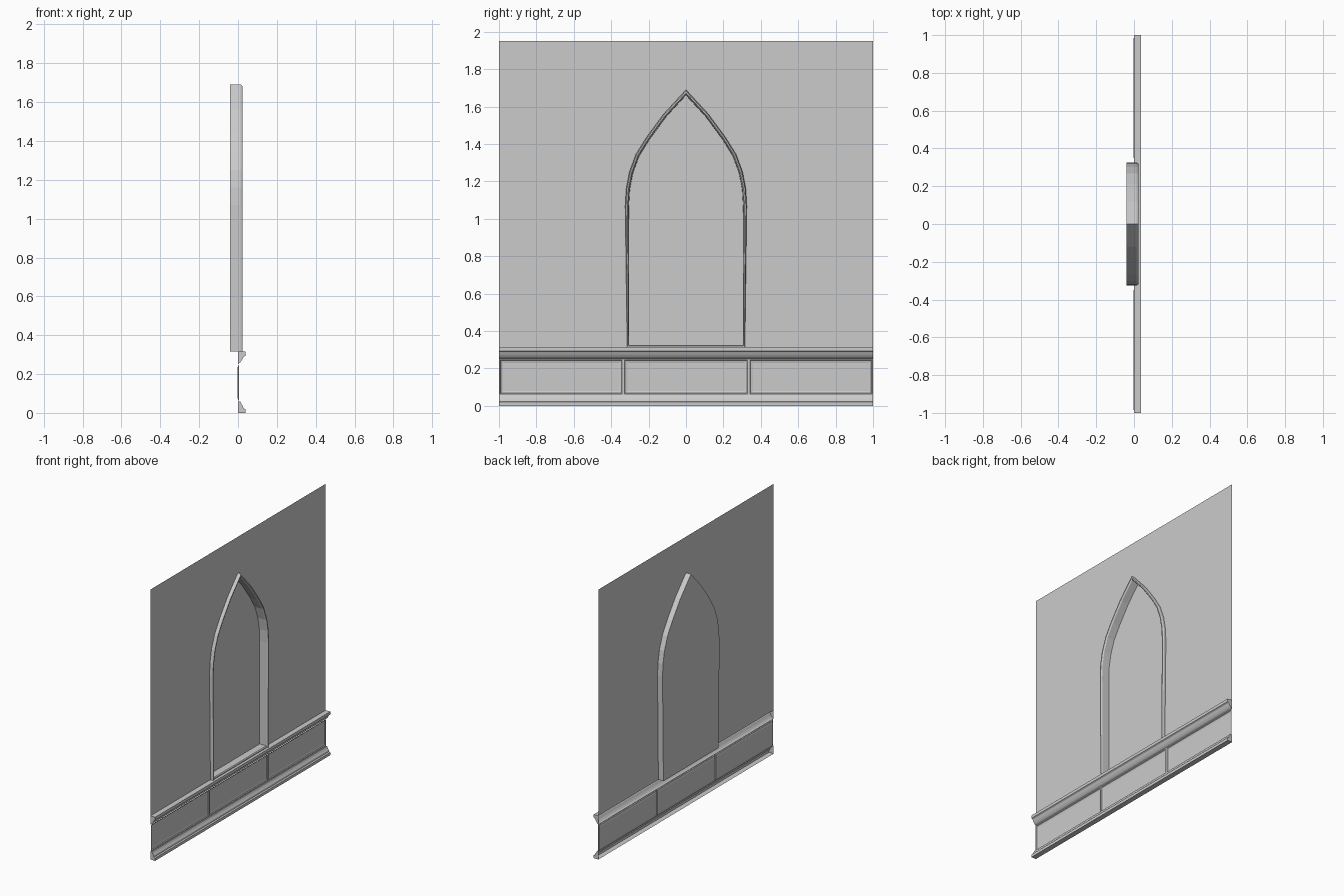
import bpy, bmesh
from mathutils import Vector

if "Cube" in bpy.data.objects:
    bpy.data.objects.remove(bpy.data.objects["Cube"])


def make(name, verts, faces):
    me = bpy.data.meshes.new(name)
    me.from_pydata(verts, [], faces)
    bm = bmesh.new()
    bm.from_mesh(me)
    bmesh.ops.remove_doubles(bm, verts=bm.verts, dist=1e-5)
    bmesh.ops.recalc_face_normals(bm, faces=bm.faces)
    bm.to_mesh(me)
    bm.free()
    ob = bpy.data.objects.new(name, me)
    bpy.context.collection.objects.link(ob)
    return ob


def bridge(rows, closed=False):
    """Join equal-length rows of points with quads."""
    n = len(rows[0])
    verts = [p for r in rows for p in r]
    faces = []
    for i in range(len(rows) - 1):
        for j in range(n if closed else n - 1):
            k = (j + 1) % n
            faces.append((i * n + j, i * n + k, (i + 1) * n + k, (i + 1) * n + j))
    return verts, faces


# Pointed arch outline (y, z), right half from foot to apex
HALF = [(.315, .315), (.325, 1.07), (.32, 1.16), (.303, 1.25), (.268, 1.345),
        (.212, 1.435), (.12, 1.56), (0, 1.69)]
ARCH = [Vector(p) for p in HALF] + [Vector((-y, z)) for y, z in HALF[-2::-1]]


def arch_row(d, x):
    """Arch outline moved inward by d, at depth x (narrower at the feet)."""
    out = []
    for i, p in enumerate(ARCH):
        if i in (0, len(ARCH) - 1):
            s = -1 if p.x > 0 else 1
            q = p + Vector((s * d * .55, 0))
        else:
            a = (p - ARCH[i - 1]).normalized()
            b = (ARCH[i + 1] - p).normalized()
            na, nb = Vector((-a.y, a.x)), Vector((-b.y, b.x))
            m = (na + nb).normalized()
            q = p + m * (d / m.dot(na))
        out.append((x, q.x, q.y))
    return out


# Wall sheet with arched opening, two mirrored halves
for side, nm in ((1, "wall_right_half"), (-1, "wall_left_half")):
    outline = HALF + [(0, 1.95), (1, 1.95), (1, .315)]
    make(nm, [(0, side * y, z) for y, z in outline], [list(range(len(outline)))])

# Arch frame moulding with deep jambs
section = [(0, -.04), (0, .014), (.005, .024), (.012, .024), (.018, .014), (.02, -.04)]
make("arch_frame", *bridge([arch_row(d, x) for d, x in section]))

# Recessed back panel of the niche
pane = arch_row(0, -.04)
make("niche_back", pane, [list(range(len(pane)))])

# Sill along the niche foot
sill = [(-.04, .315), (.018, .315), (.018, .321), (.012, .326), (-.04, .326)]
make("niche_sill", *bridge([[(x, y, z) for x, z in sill] for y in (-.312, .312)], True))


# Horizontal mouldings: hollow profiles with end caps
def moulding(name, profile):
    v, f = bridge([[(x, y, z) for x, z in profile] for y in (-1, 1)])
    n = len(profile)
    f += [list(range(n)), list(range(n, 2 * n))]
    make(name, v, f)


moulding("dado_rail", [(0, .315), (.038, .315), (.038, .294), (.028, .288),
                       (.02, .272), (.012, .261), (0, .252)])
moulding("skirting", [(0, .058), (.012, .058), (.018, .045), (.026, .034),
                      (.028, .024), (.038, .02), (.038, 0), (0, 0)])


# Sunken dado panels with mitred bevels
def panel(name, y0, y1, z0=.058, z1=.252):
    rows = [[(x, y0 + d, z0 + d), (x, y1 - d, z0 + d), (x, y1 - d, z1 - d), (x, y0 + d, z1 - d)]
            for d, x in ((0, .005), (.006, .005), (.01, 0), (.022, -.003))]
    v, f = bridge(rows, True)
    f.append((12, 13, 14, 15))
    make(name, v, f)


for i, (a, b) in enumerate(((-1, -.335), (-.335, .335), (.335, 1))):
    panel("dado_panel_%d" % (i + 1), a, b)
